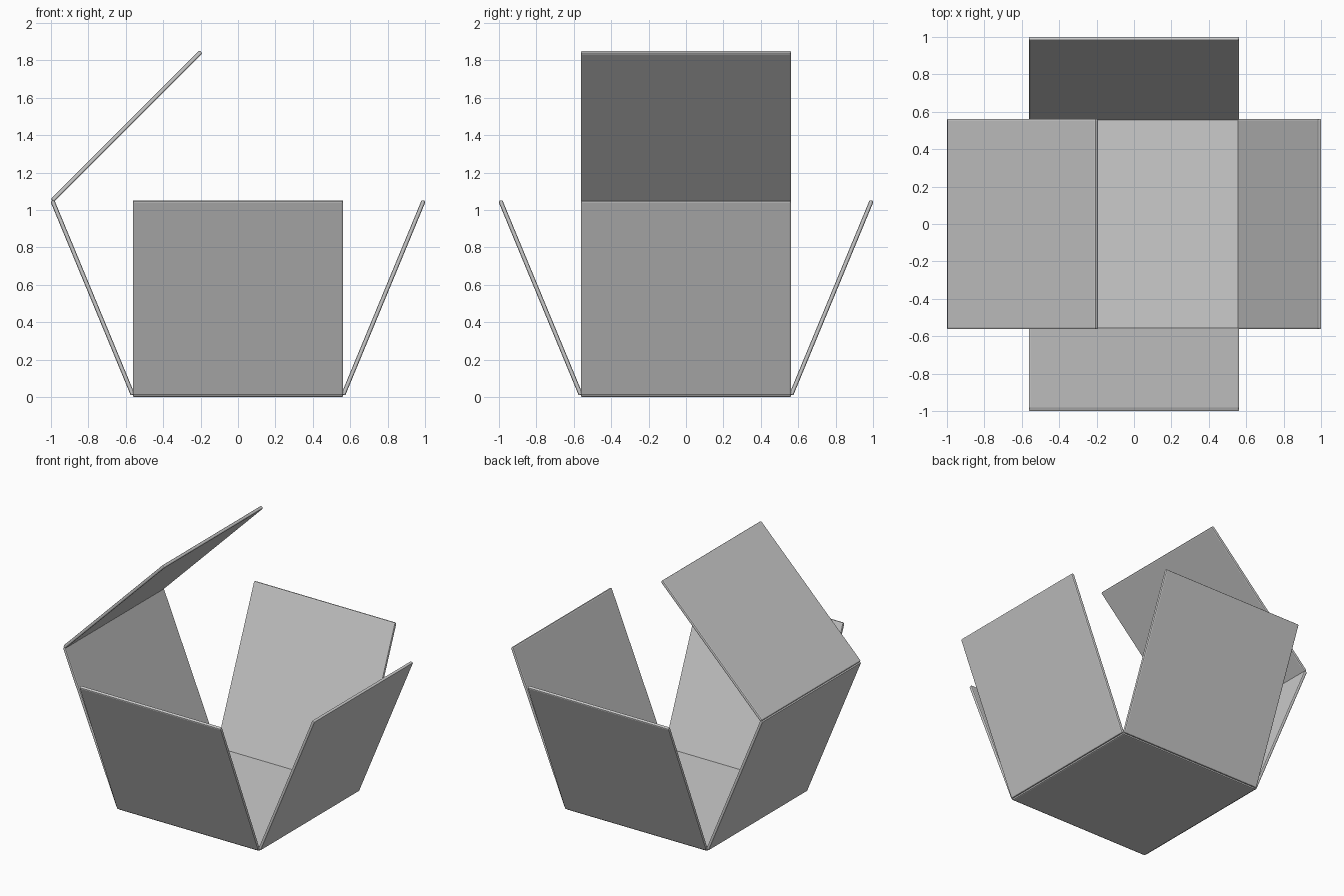
import bpy, bmesh
from math import radians, cos, sin
from mathutils import Matrix

if "Cube" in bpy.data.objects:
    bpy.data.objects.remove(bpy.data.objects["Cube"])

S = 1.125      # panel side length
T = 0.0225     # panel thickness
FOLD = radians(67.5)


def panel(name, matrix):
    """Thin bevelled square whose hinge edge is at local x = 0, extending to +x."""
    bm = bmesh.new()
    bmesh.ops.create_cube(bm, size=1)
    bmesh.ops.scale(bm, vec=(S, S, T), verts=bm.verts)
    bmesh.ops.translate(bm, vec=(S / 2, 0, 0), verts=bm.verts)
    bmesh.ops.bevel(bm, geom=bm.edges[:], offset=0.008, segments=2,
                    profile=0.5, affect='EDGES')
    bm.transform(matrix)
    mesh = bpy.data.meshes.new(name)
    bm.to_mesh(mesh)
    bm.free()
    obj = bpy.data.objects.new(name, mesh)
    bpy.context.collection.objects.link(obj)
    return obj


# Base panel lying on the ground
panel("base_panel", Matrix.Translation((-S / 2, 0, T / 2)))

# Four walls, hinged on the base edges and leaning outward
for name, turn in (("right_wall", 0), ("back_wall", 90),
                   ("left_wall", 180), ("front_wall", 270)):
    panel(name, Matrix.Rotation(radians(turn), 4, 'Z')
          @ Matrix.Translation((S / 2, 0, T / 2))
          @ Matrix.Rotation(-FOLD, 4, 'Y'))

# Lid, hinged on the top of the left wall and tilted 45 degrees inward
hinge = (-S / 2 - S * cos(FOLD), 0, T / 2 + S * sin(FOLD))
panel("lid", Matrix.Translation(hinge) @ Matrix.Rotation(radians(-45), 4, 'Y'))
